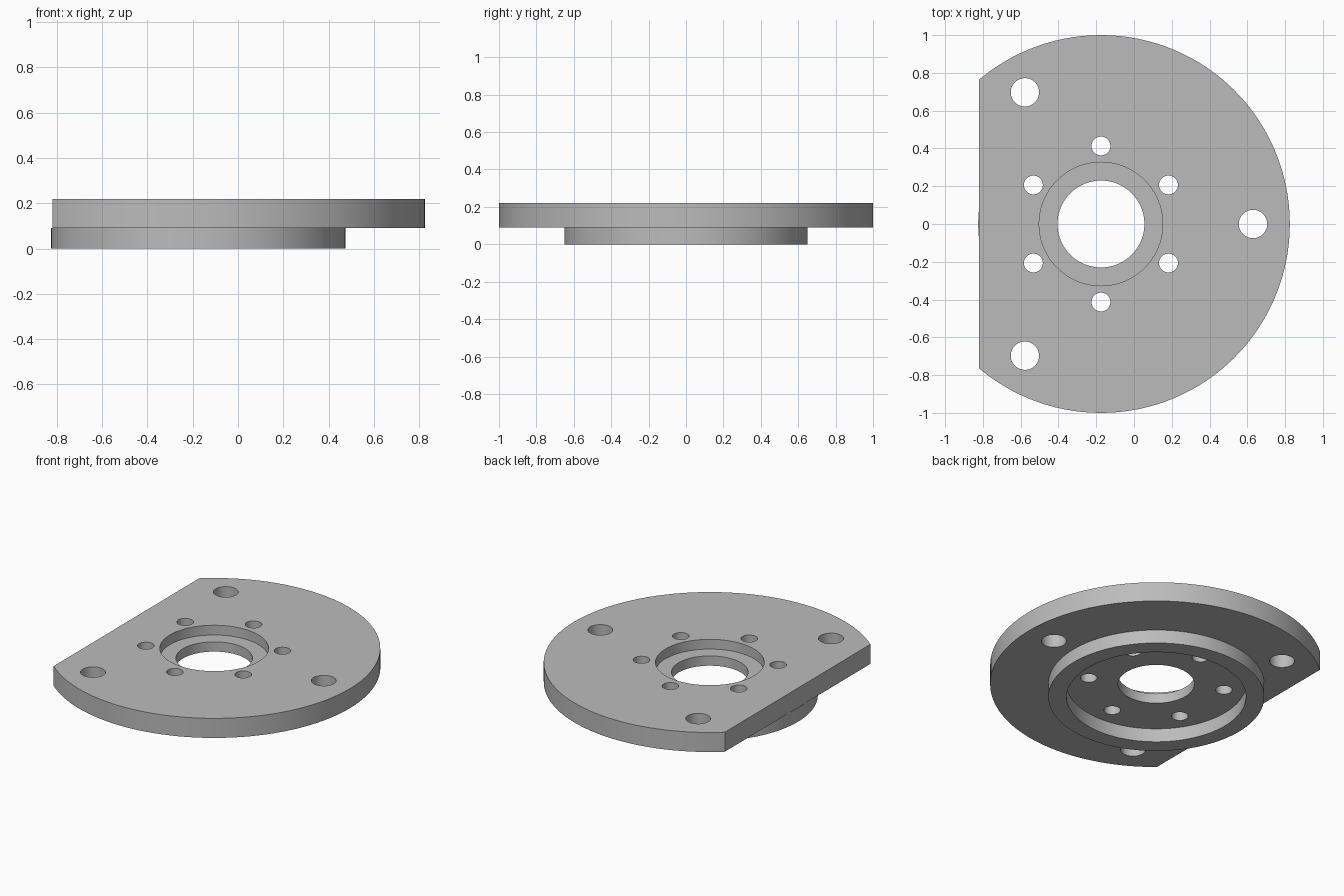
import bpy, bmesh, math

if "Cube" in bpy.data.objects:
    bpy.data.objects.remove(bpy.data.objects["Cube"])

CX = -0.175      # axis of the round features
SEG = 128

grey = bpy.data.materials.new("plain grey")
grey.diffuse_color = (0.5, 0.5, 0.5, 1)
grey.use_nodes = True
grey.node_tree.nodes["Principled BSDF"].inputs["Base Color"].default_value = grey.diffuse_color


def apply_cut(body, cutter):
    mod = body.modifiers.new("cut", 'BOOLEAN')
    mod.operation = 'DIFFERENCE'
    mod.solver = 'EXACT'
    mod.object = cutter
    bpy.context.view_layer.objects.active = body
    bpy.ops.object.modifier_apply(modifier=mod.name)
    bpy.data.objects.remove(cutter)


def drill(body, dist, angle, radius):
    a = math.radians(angle)
    bpy.ops.mesh.primitive_cylinder_add(
        vertices=48, radius=radius, depth=1,
        location=(CX + dist * math.cos(a), dist * math.sin(a), 0.1))
    cutter = bpy.context.object
    cutter.hide_render = True
    apply_cut(body, cutter)


# Turned flange body: closed (radius, height) section spun about the axis
section = [(0.23, 0.09), (0.54, 0.09), (0.54, 0.0), (0.65, 0.0), (0.65, 0.09),
           (1.0, 0.09), (1.0, 0.22), (0.327, 0.22), (0.327, 0.155), (0.23, 0.155)]
bm = bmesh.new()
rings = []
for i in range(SEG):
    a = 2 * math.pi * i / SEG
    rings.append([bm.verts.new((CX + r * math.cos(a), r * math.sin(a), z))
                  for r, z in section])
n = len(section)
for i in range(SEG):
    p, q = rings[i], rings[(i + 1) % SEG]
    for j in range(n):
        k = (j + 1) % n
        bm.faces.new((p[j], q[j], q[k], p[k]))
bmesh.ops.recalc_face_normals(bm, faces=bm.faces)
mesh = bpy.data.meshes.new("flange_plate")
bm.to_mesh(mesh)
bm.free()
mesh.materials.append(grey)
flange = bpy.data.objects.new("flange_plate", mesh)
bpy.context.collection.objects.link(flange)

# Flat edge on the plate only; the lower rim stays round
bpy.ops.mesh.primitive_cube_add(size=1, location=(-1.32, 0, 0.59))
flat = bpy.context.object
flat.scale = (1, 3, 1)
flat.hide_render = True
bpy.context.view_layer.update()
apply_cut(flange, flat)

# Three mounting holes and six small bolt holes
for i in range(3):
    drill(flange, 0.805, 120 * i, 0.075)
for i in range(6):
    drill(flange, 0.413, 30 + 60 * i, 0.05)

# Smooth round walls, sharp edges kept
bpy.ops.object.select_all(action='DESELECT')
flange.select_set(True)
bpy.context.view_layer.objects.active = flange
bpy.ops.object.shade_smooth_by_angle(angle=math.radians(30))
